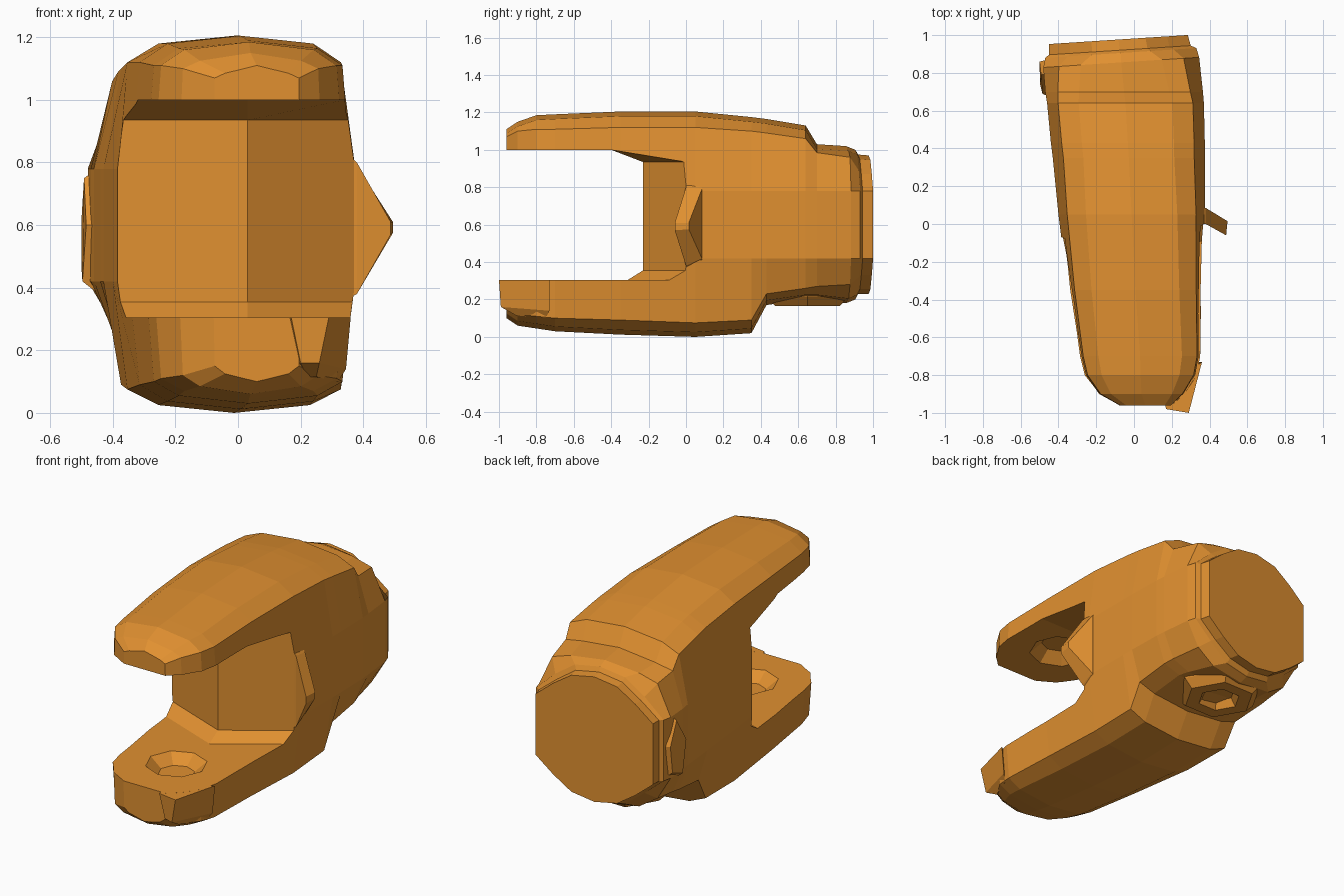
import bpy, math
from mathutils import Vector

if "Cube" in bpy.data.objects:
    bpy.data.objects.remove(bpy.data.objects["Cube"])

orange = bpy.data.materials.new("orange")
orange.diffuse_color = (0.75, 0.28, 0.03, 1)
orange.use_nodes = True
orange.node_tree.nodes["Principled BSDF"].inputs["Base Color"].default_value = orange.diffuse_color


def loft(name, rings, helper=False):
    """Skin equal-length rings of points and cap both ends."""
    n = len(rings[0])
    verts = [p for r in rings for p in r]
    faces = [tuple(range(n)), tuple(range(len(verts) - n, len(verts)))]
    for k in range(len(rings) - 1):
        for i in range(n):
            j = (i + 1) % n
            faces.append((k*n + i, k*n + j, (k+1)*n + j, (k+1)*n + i))
    me = bpy.data.meshes.new(name)
    me.from_pydata(verts, [], faces)
    me.materials.append(orange)
    ob = bpy.data.objects.new(name, me)
    bpy.context.collection.objects.link(ob)
    bpy.context.view_layer.objects.active = ob
    bpy.ops.object.mode_set(mode='EDIT')
    bpy.ops.mesh.select_all(action='SELECT')
    bpy.ops.mesh.normals_make_consistent(inside=False)
    bpy.ops.object.mode_set(mode='OBJECT')
    ob.hide_render = helper
    if helper:
        ob.hide_set(True)
    return ob


def cut(target, cutter):
    m = target.modifiers.new(cutter.name, 'BOOLEAN')
    m.operation, m.object, m.solver = 'DIFFERENCE', cutter, 'EXACT'


def section(y, xl, xr, z0, c0, c1, z1, i1):
    """Barrel-shaped cross-section; the rear faces are slightly skewed."""
    w, xm = xr - xl, (xl + xr) / 2
    i2 = 0.11 + 1.3 * i1
    right = [(xr - i2*w, z0 + .025), (xr - i1*w, c0), (xr, .42), (xr, .78),
             (xr - i1*w, c1), (xr - i2*w, z1 - .025)]
    left = [(xl + xr - x, z) for x, z in reversed(right)]
    pts = [(xm, z0)] + right + [(xm, z1)] + left
    skew = .065 if y > .8 else 0
    return [(x, y + skew * x, z) for x, z in pts]


# Main yoke: fork arms and rear barrel in one loft along y
yoke = loft("yoke_body", [section(*s) for s in (
    (-.96, -.08, .20, .10, .15, 1.07, 1.11, .02),
    (-.90, -.19, .27, .06, .12, 1.10, 1.15, .03),
    (-.80, -.27, .34, .045, .11, 1.11, 1.185, .04),
    (-.70, -.295, .36, .03, .10, 1.11, 1.19, .04),
    (-.35, -.35, .365, .012, .09, 1.12, 1.205, .05),
    (.05, -.40, .375, .0, .075, 1.12, 1.205, .06),
    (.35, -.43, .375, .02, .09, 1.10, 1.175, .07),
    (.43, -.44, .375, .17, .23, 1.09, 1.165, .07),
    (.64, -.46, .37, .20, .26, 1.06, 1.13, .07),
    (.70, -.47, .365, .20, .27, .985, 1.03, .08),
    (.86, -.48, .345, .18, .28, .96, 1.02, .10),
    (.91, -.47, .33, .20, .32, .89, 1.00, .15),
    (.925, -.45, .30, .23, .33, .87, .975, .15),
    (.982, -.45, .285, .23, .33, .87, .97, .15))])

# Fork slot with a ridged inner wall
wall = [(1, 0), (.37, 0), (.03, -.23), (-.41, -.06), (-1, -.06)]


def slot_ring(z, shift=0, flat=None):
    return [(-1, -1.5, z), (1, -1.5, z)] + \
        [(x, flat if flat is not None else y + shift, z) for x, y in wall]


cut(yoke, loft("slot_cutter", [slot_ring(.305, -.08), slot_ring(.355),
                               slot_ring(.935), slot_ring(1.0, flat=-.4)], True))


def ngon(cx, cy, z, r, n):
    return [(cx + r * math.cos(2*math.pi*k/n), cy + r * math.sin(2*math.pi*k/n), z)
            for k in range(n)]


# Pin recesses on the inner faces of both arms
cut(yoke, loft("pin_recess_cutter", [ngon(.03, -.62, z, r, 8) for z, r in
               ((.25, .10), (.315, .18), (.99, .18), (1.06, .10))], True))

# Hexagonal boss with a socket under the barrel
boss = loft("underside_boss", [ngon(-.08, .65, z, r, 6) for z, r in
            ((.32, .27), (.215, .25), (.165, .20))])
cut(boss, loft("boss_socket_cutter", [ngon(-.08, .65, z, r, 6) for z, r in
               ((.15, .13), (.165, .12), (.21, .09))], True))

# Spur at the tip of the lower arm
loft("tip_spur", [
    [(.15, -.88, .305), (.17, -.98, .305), (.29, -1.0, .305), (.36, -.73, .305)],
    [(.17, -.88, .16), (.20, -.97, .16), (.26, -.99, .16), (.345, -.73, .14)],
    [(.20, -.88, .12), (.22, -.91, .115), (.25, -.91, .115), (.32, -.75, .10)]])

# Pointed tab on the right side
loft("side_tab", [
    [(.34, .0, .36), (.34, .09, .36), (.34, .09, .84), (.34, -.0, .84)],
    [(.38, .0, .38), (.38, .085, .42), (.38, .085, .79), (.38, .0, .80)],
    [(.488, -.06, .57), (.495, .015, .575), (.495, .015, .61), (.488, -.06, .61)]])

# Thin raised pad on the left side
loft("side_pad", [
    [(-.42, .66, .60), (-.42, .72, .36), (-.42, .86, .40), (-.42, .88, .62), (-.42, .80, .80)],
    [(-.485, .69, .60), (-.497, .74, .42), (-.5, .84, .46), (-.5, .86, .62), (-.492, .79, .75)]])
